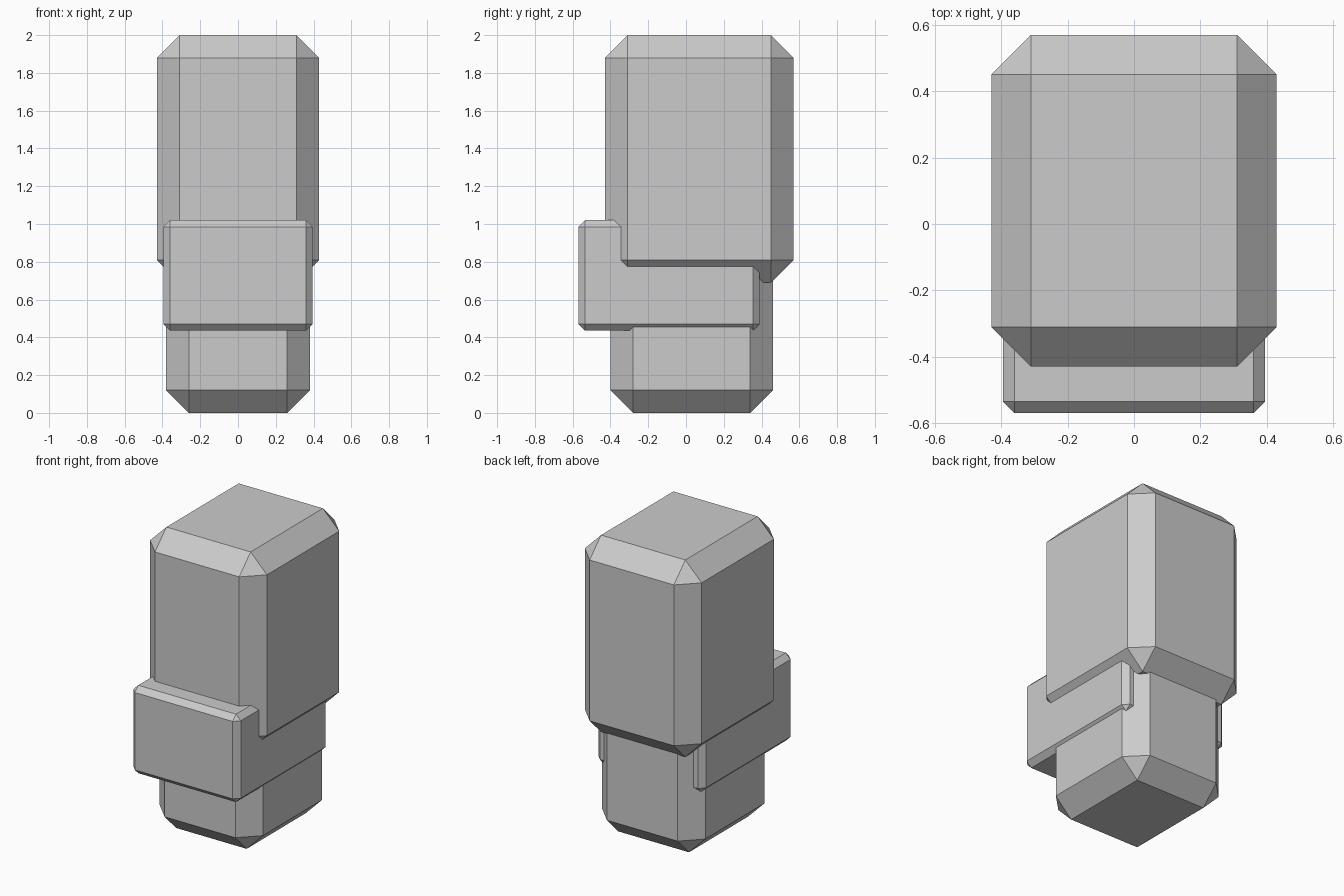
import bpy

if "Cube" in bpy.data.objects:
    bpy.data.objects.remove(bpy.data.objects["Cube"])


def chamfered_box(name, lo, hi, chamfer):
    """Box between two corners with flat one-segment bevels on every edge."""
    centre = [(a + b) / 2 for a, b in zip(lo, hi)]
    bpy.ops.mesh.primitive_cube_add(size=1, location=centre)
    box = bpy.context.object
    box.name = name
    box.scale = [b - a for a, b in zip(lo, hi)]
    bpy.ops.object.transform_apply(location=False, rotation=False, scale=True)
    bevel = box.modifiers.new("chamfer", 'BEVEL')
    bevel.width = chamfer
    bevel.segments = 1
    bevel.limit_method = 'NONE'
    return box


# Tall upper block, set towards the back
chamfered_box("upper_block", (-0.43, -0.43, 0.69), (0.43, 0.57, 2.0), 0.12)
# Finely chamfered middle collar, projecting at the front
chamfered_box("middle_collar", (-0.395, -0.57, 0.435), (0.395, 0.39, 1.02), 0.035)
# Lower block; its top is hidden inside the upper block
chamfered_box("lower_block", (-0.38, -0.40, 0.0), (0.38, 0.46, 0.90), 0.12)
